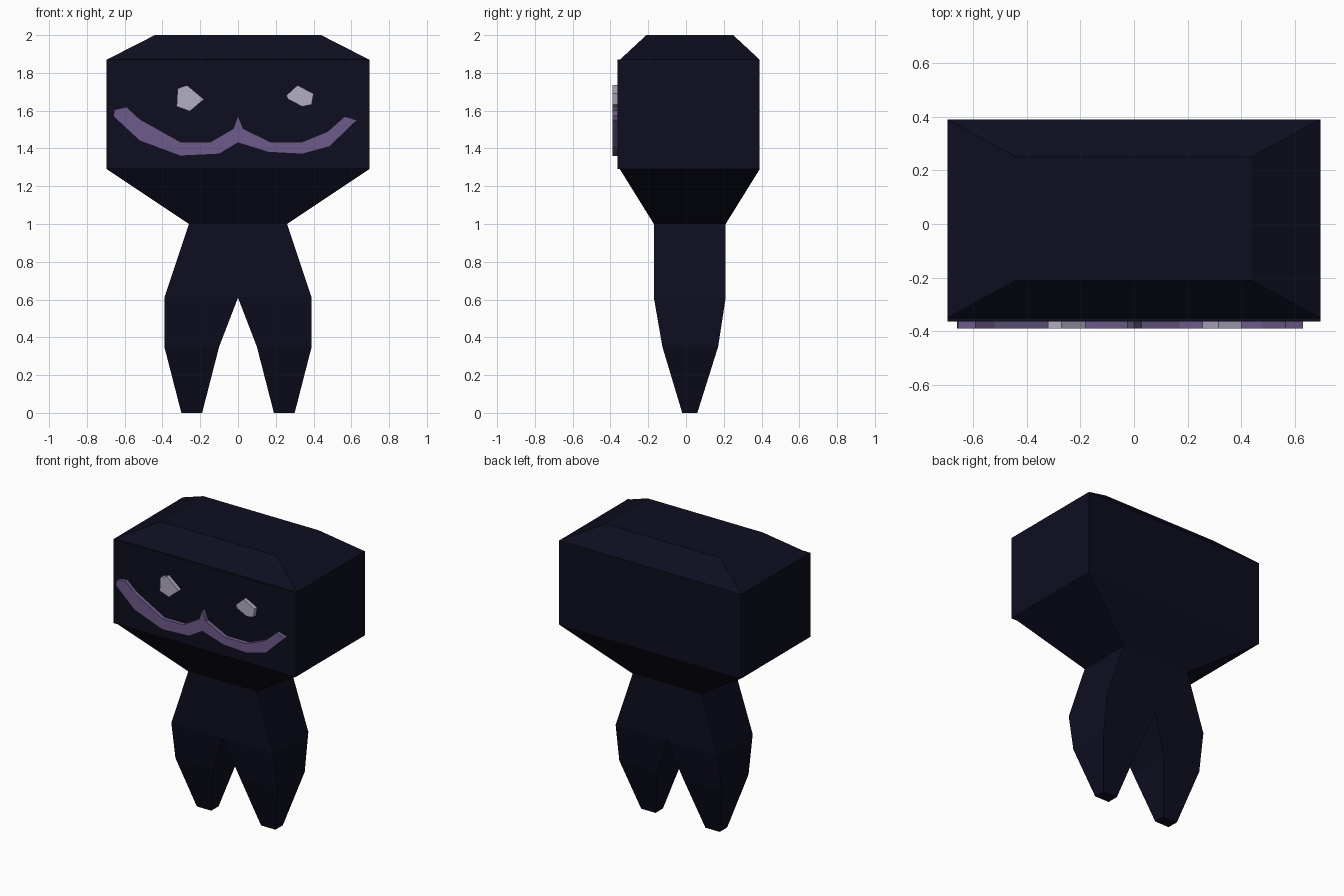
import bpy, bmesh

if "Cube" in bpy.data.objects:
    bpy.data.objects.remove(bpy.data.objects["Cube"])


def material(name, rgb):
    m = bpy.data.materials.new(name)
    m.diffuse_color = (*rgb, 1)
    m.use_nodes = True
    m.node_tree.nodes["Principled BSDF"].inputs["Base Color"].default_value = m.diffuse_color
    return m


NAVY = material("dark navy", (0.0042, 0.0042, 0.0140))
PURPLE = material("muted purple", (0.155, 0.105, 0.258))
PALE = material("pale lilac", (0.445, 0.413, 0.540))


def finish(name, bm, mat):
    bmesh.ops.remove_doubles(bm, verts=bm.verts, dist=0.0005)
    bmesh.ops.recalc_face_normals(bm, faces=bm.faces)
    me = bpy.data.meshes.new(name)
    bm.to_mesh(me)
    bm.free()
    me.materials.append(mat)
    ob = bpy.data.objects.new(name, me)
    bpy.context.collection.objects.link(ob)
    return ob


def loft(bm, sections):
    """Stack rectangles (z, x0, x1, y0, y1) and skin them, open at both ends."""
    rings = [[bm.verts.new(p) for p in ((x0, y0, z), (x1, y0, z), (x1, y1, z), (x0, y1, z))]
             for z, x0, x1, y0, y1 in sections]
    for a, b in zip(rings, rings[1:]):
        for i in range(4):
            j = (i + 1) % 4
            bm.faces.new((a[i], a[j], b[j], b[i]))
    return rings


# Head: flared neck, box and chamfered crown, with a slightly raised face panel
bm = bmesh.new()
rings = loft(bm, [(1.0, -0.26, 0.26, -0.17, 0.21),
                  (1.29, -0.695, 0.695, -0.35, 0.39),
                  (1.87, -0.695, 0.695, -0.35, 0.39),
                  (2.0, -0.44, 0.44, -0.21, 0.25)])
bm.faces.new(rings[-1])
front = next(f for f in bm.faces
             if {rings[1][0], rings[1][1], rings[2][0], rings[2][1]} == set(f.verts))
bmesh.ops.inset_region(bm, faces=[front], thickness=0.05)
for v in front.verts:
    v.co.y = -0.363
finish("head", bm, NAVY)

# Body: torso splitting into two tapering legs
bm = bmesh.new()
for s in (1, -1):
    leg = loft(bm, [(z, s * x0, s * x1, y0, y1) for z, x0, x1, y0, y1 in (
        (0.0, 0.19, 0.30, -0.02, 0.06),
        (0.35, 0.10, 0.39, -0.125, 0.17),
        (0.61, 0.0, 0.39, -0.17, 0.21))])
    bm.faces.new(leg[0])
    top = [bm.verts.new(p) for p in ((0, -0.17, 1), (s * 0.26, -0.17, 1),
                                     (s * 0.26, 0.21, 1), (0, 0.21, 1))]
    for i in range(3):
        bm.faces.new((leg[2][i], leg[2][i + 1], top[i + 1], top[i]))
finish("body", bm, NAVY)


def plate(name, outline, mat):
    """Raise an x-z outline off the face."""
    bm = bmesh.new()
    face = bm.faces.new([bm.verts.new((x, -0.355, z)) for x, z in outline])
    out = bmesh.ops.extrude_face_region(bm, geom=[face])["geom"]
    for v in out:
        if isinstance(v, bmesh.types.BMVert):
            v.co.y = -0.39
    bmesh.ops.triangulate(bm, faces=[f for f in bm.faces if len(f.verts) > 4])
    return finish(name, bm, mat)


# Curling mouth
plate("mouth", [(-0.655, 1.605), (-0.59, 1.62), (-0.52, 1.555), (-0.305, 1.435), (-0.145, 1.435),
                (-0.025, 1.505), (0.0, 1.575), (0.028, 1.505), (0.17, 1.435), (0.34, 1.435),
                (0.475, 1.49), (0.565, 1.57), (0.63, 1.55), (0.485, 1.41), (0.34, 1.37),
                (0.16, 1.38), (0.0, 1.43), (-0.10, 1.37), (-0.305, 1.36), (-0.52, 1.44),
                (-0.66, 1.57)], PURPLE)

# Uneven eyes
plate("left_eye", [(-0.32, 1.717), (-0.27, 1.735), (-0.18, 1.66), (-0.255, 1.597),
                   (-0.325, 1.622)], PALE)
plate("right_eye", [(0.255, 1.68), (0.315, 1.735), (0.40, 1.69), (0.39, 1.632),
                    (0.34, 1.622), (0.265, 1.66)], PALE)
